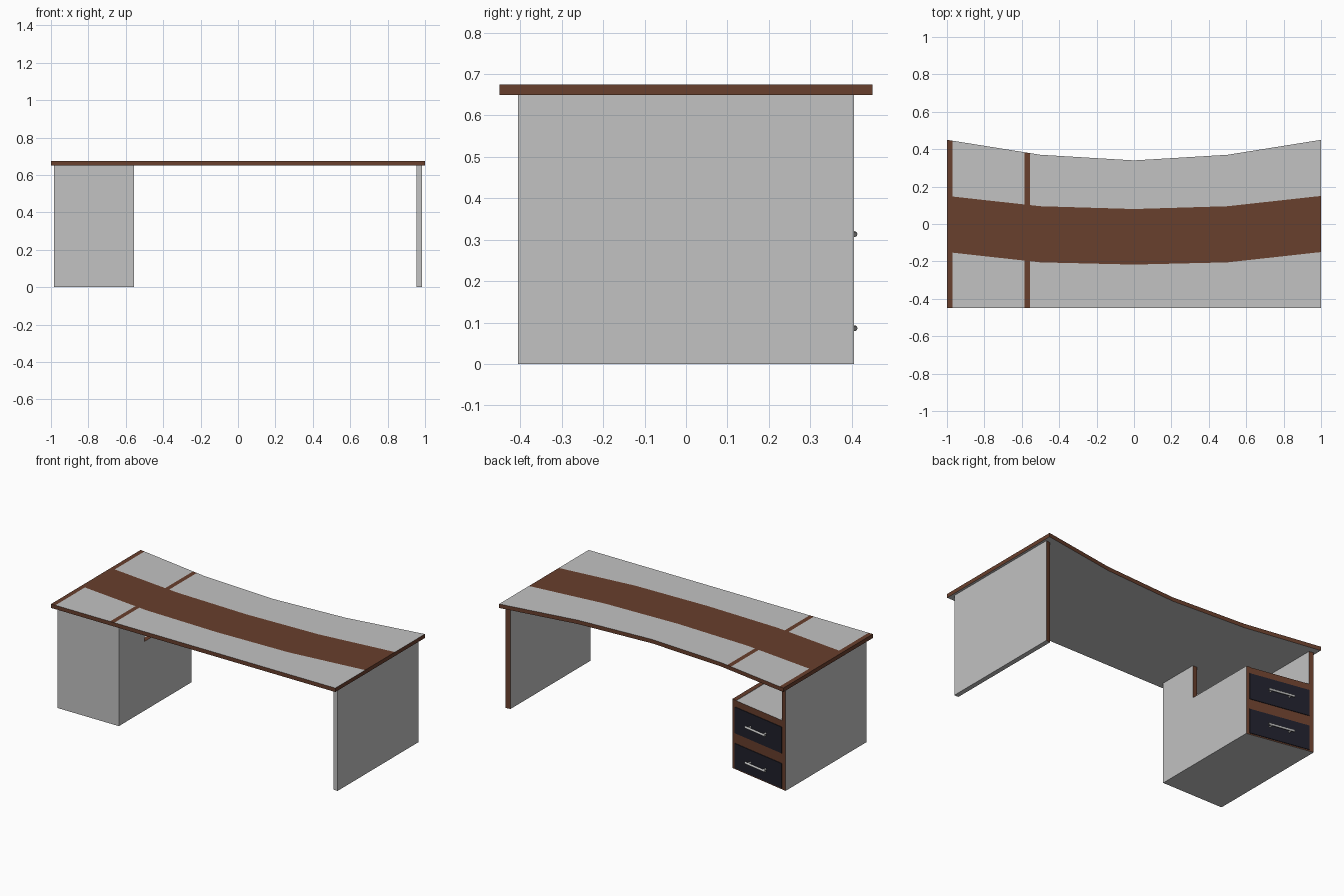
import bpy, bmesh, math
from mathutils import Matrix, Vector

if "Cube" in bpy.data.objects:
    bpy.data.objects.remove(bpy.data.objects["Cube"])


def material(name, rgb):
    m = bpy.data.materials.new(name)
    m.diffuse_color = (*rgb, 1)
    m.use_nodes = True
    m.node_tree.nodes["Principled BSDF"].inputs["Base Color"].default_value = m.diffuse_color
    return m


GREY = material("pale grey laminate", (0.54, 0.54, 0.54))
WOOD = material("brown wood", (0.14, 0.05, 0.026))
DARK = material("dark drawer front", (0.014, 0.014, 0.024))
METAL = material("handle metal", (0.5, 0.5, 0.5))


def finish(bm, name, mats, rule=None):
    bmesh.ops.recalc_face_normals(bm, faces=bm.faces)
    bm.normal_update()
    if rule:
        for f in bm.faces:
            f.material_index = rule(f)
    me = bpy.data.meshes.new(name)
    bm.to_mesh(me)
    bm.free()
    for m in mats:
        me.materials.append(m)
    ob = bpy.data.objects.new(name, me)
    bpy.context.collection.objects.link(ob)
    return ob


def slant(x):
    """Slanted rear line of the pedestal, following the desk curve."""
    return 0.405 - (abs(x) - 0.985) * (-0.08 / 0.43)


def panel(name, x0, x1, profile, rule):
    """Extrude a (y, z) profile along x; rear points (y=None) follow the slant."""
    bm = bmesh.new()
    rings = [[bm.verts.new((x, slant(x) if y is None else y, z)) for y, z in profile]
             for x in (x0, x1)]
    bm.faces.new(rings[0])
    bm.faces.new(rings[1])
    n = len(profile)
    for i in range(n):
        j = (i + 1) % n
        bm.faces.new((rings[0][i], rings[0][j], rings[1][j], rings[1][i]))
    return finish(bm, name, [GREY, WOOD], rule)


def rear(f):
    return int(f.normal.y > 0.5)


def rear_or_top(f):
    return int(f.normal.y > 0.5 or f.normal.z > 0.5)


# Desk top: curved grid with wooden band and cross strips
def curve(x, end, mid, centre):
    a = abs(x)
    if a > 0.5:
        return mid + (end - mid) * (a - 0.5) / 0.5
    return centre + (mid - centre) * a / 0.5


xs = [-1, -0.97, -0.585, -0.555, -0.5, 0, 0.5, 1]
bm = bmesh.new()
layers = []
for z in (0.65, 0.675):
    layers.append([[bm.verts.new((x, y, z)) for y in (
        -0.45, curve(x, -0.15, -0.205, -0.217),
        curve(x, 0.15, 0.095, 0.08), curve(x, 0.45, 0.37, 0.34))] for x in xs])
for g in layers:
    for i in range(len(xs) - 1):
        for j in range(3):
            f = bm.faces.new((g[i][j], g[i + 1][j], g[i + 1][j + 1], g[i][j + 1]))
            f.material_index = int(g is layers[1] and (j == 1 or i in (0, 2)))
lo, hi = layers
for i in range(len(xs) - 1):
    for j in (0, 3):
        bm.faces.new((lo[i][j], lo[i + 1][j], hi[i + 1][j], hi[i][j])).material_index = 1
for j in range(3):
    for i in (0, -1):
        bm.faces.new((lo[i][j], lo[i][j + 1], hi[i][j + 1], hi[i][j])).material_index = 1
finish(bm, "desk_top", [GREY, WOOD])

# Side panels and pedestal carcass
side = [(-0.405, 0), (None, 0), (None, 0.65), (-0.405, 0.65)]
panel("right_leg_panel", 0.955, 0.985, side, rear)
panel("left_side_panel", -0.985, -0.955, side, rear)
panel("stepped_inner_panel", -0.585, -0.555,
      [(-0.405, 0), (None, 0), (None, 0.44), (-0.145, 0.44), (-0.145, 0.65), (-0.405, 0.65)],
      rear_or_top)
panel("pedestal_front_panel", -0.955, -0.585,
      [(-0.405, 0), (-0.375, 0), (-0.375, 0.65), (-0.405, 0.65)], lambda f: 0)
panel("drawer_carcass", -0.955, -0.585,
      [(-0.375, 0), (None, 0), (None, 0.438), (-0.375, 0.438)], rear)

# Drawer fronts and handles on the slanted rear face
angle = math.atan2(-0.08, 0.43)
for label, z0, z1 in (("lower", 0.008, 0.165), ("upper", 0.23, 0.397)):
    zc = (z0 + z1) / 2
    place = Matrix.Translation((-0.766, slant(-0.766), zc)) @ Matrix.Rotation(angle, 4, 'Z')
    bm = bmesh.new()
    bmesh.ops.create_cube(bm, size=1, matrix=place @ Matrix.Diagonal((0.388, 0.008, z1 - z0, 1)))
    finish(bm, label + "_drawer_front", [DARK])

    bm = bmesh.new()
    bar = place @ Matrix.Translation((0, 0.028, 0)) @ Matrix.Rotation(math.pi / 2, 4, 'Y')
    bmesh.ops.create_cone(bm, cap_ends=True, segments=12, radius1=0.007, radius2=0.007,
                          depth=0.165, matrix=bar)
    for s in (-1, 1):
        post = place @ Matrix.Translation((s * 0.062, 0.014, 0)) @ Matrix.Rotation(math.pi / 2, 4, 'X')
        bmesh.ops.create_cone(bm, cap_ends=True, segments=12, radius1=0.006, radius2=0.006,
                              depth=0.028, matrix=post)
    finish(bm, label + "_drawer_handle", [METAL])
